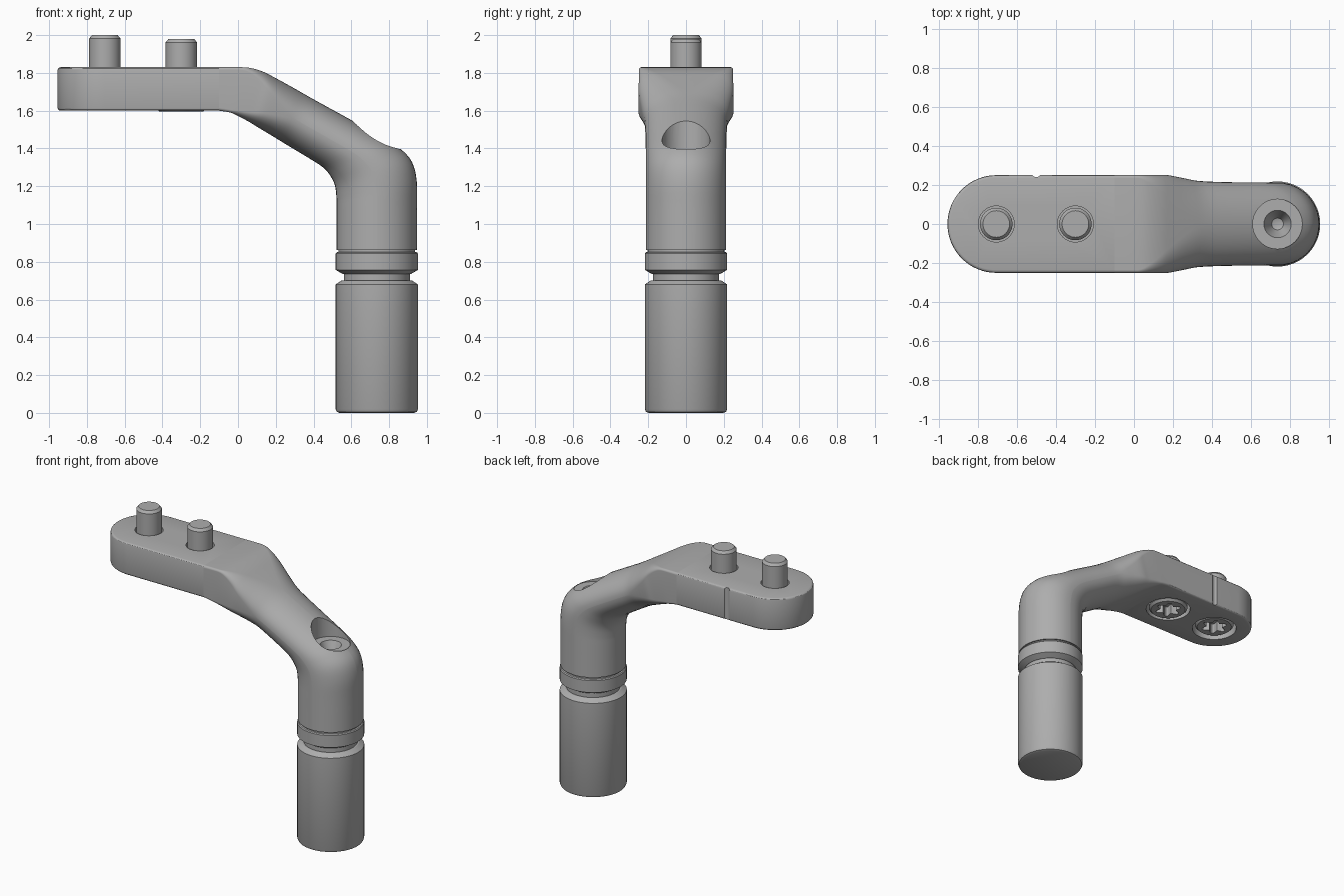
import bpy, bmesh, math
from mathutils import Vector

cube = bpy.data.objects.get("Cube")
if cube:
    bpy.data.objects.remove(cube, do_unlink=True)

metal = bpy.data.materials.new("satin grey metal")
metal.use_nodes = True
GREY = (0.42, 0.42, 0.42, 1)
metal.diffuse_color = GREY
metal.node_tree.nodes["Principled BSDF"].inputs["Base Color"].default_value = GREY


def finish(bm, name):
    bmesh.ops.remove_doubles(bm, verts=bm.verts, dist=0.0001)
    bmesh.ops.recalc_face_normals(bm, faces=bm.faces)
    mesh = bpy.data.meshes.new(name)
    bm.to_mesh(mesh)
    bm.free()
    mesh.materials.append(metal)
    ob = bpy.data.objects.new(name, mesh)
    bpy.context.collection.objects.link(ob)
    return ob


def lathe(name, profile, x=0, y=0, steps=48):
    """Turn (radius, z) points around a vertical axis at x, y."""
    bm = bmesh.new()
    vs = [bm.verts.new((x + r, y, z)) for r, z in profile]
    es = [bm.edges.new(pair) for pair in zip(vs, vs[1:])]
    bmesh.ops.spin(bm, geom=vs + es, cent=(x, y, 0), axis=(0, 0, 1),
                   angle=math.tau, steps=steps)
    return finish(bm, name)


def prism(name, outline, z0, z1, bevel=0, open_x=None):
    """Extrude an outline; bevel its rims except on the side at open_x."""
    bm = bmesh.new()
    base = bm.faces.new([bm.verts.new((x, y, z0)) for x, y in outline])
    ext = bmesh.ops.extrude_face_region(bm, geom=[base], use_keep_orig=True)
    top = [g for g in ext["geom"] if isinstance(g, bmesh.types.BMVert)]
    bmesh.ops.translate(bm, verts=top, vec=(0, 0, z1 - z0))
    if bevel:
        rims = [e for e in bm.edges
                if abs(e.verts[0].co.z - e.verts[1].co.z) < 1e-5
                and any(abs(v.co.x - open_x) > 1e-4 for v in e.verts)]
        bmesh.ops.bevel(bm, geom=rims, offset=bevel, segments=3, profile=0.5,
                        affect='EDGES')
    return finish(bm, name)


def cut(ob, *cutters):
    for c in cutters:
        mod = ob.modifiers.new("cut", 'BOOLEAN')
        mod.operation = 'DIFFERENCE'
        mod.solver = 'EXACT'
        mod.object = c
        bpy.context.view_layer.objects.active = ob
        bpy.ops.object.modifier_apply(modifier=mod.name)
        bpy.data.objects.remove(c, do_unlink=True)


def rod(r, z0, z1, x, y=0):
    return lathe("cutter", [(0, z0), (r, z0), (r, z1), (0, z1)], x, y)


# Mounting plate with a round end
END, JOIN, HALF = -0.705, -0.1, 0.25
arc = [math.pi / 2 + math.pi * i / 32 for i in range(33)]
outline = [(JOIN, HALF)]
outline += [(END + HALF * math.cos(a), HALF * math.sin(a)) for a in arc]
outline += [(JOIN, -HALF)]
plate = prism("mounting_plate", outline, 1.6, 1.83, 0.015, JOIN)
cut(plate, rod(0.025, 1.5, 1.9, -0.5, 0.265))

# Screws with star sockets, standing up through the plate
parts = [plate]
for name, x, head, tip in (("outer_screw", END, 1.612, 2.0),
                           ("inner_screw", -0.3, 1.595, 1.98)):
    cut(plate, rod(0.092, 1.5, 1.9, x), rod(0.148, 1.5, 1.74, x))
    screw = lathe(name, [(0, head), (0.115, head), (0.13, head + 0.015),
                         (0.13, 1.745), (0.083, 1.745), (0.083, tip - 0.018),
                         (0.068, tip), (0, tip)], x)
    star = []
    for i in range(48):
        a = math.tau * i / 48
        r = 0.07 + 0.018 * math.cos(6 * a)
        star.append((x + r * math.cos(a), r * math.sin(a)))
    cut(screw, prism("socket_cutter", star, head - 0.05, head + 0.07))
    parts.append(screw)

# Bent arm: upper x, z; lower x, z; half width; roundness
SECTIONS = [
    (-0.1, 1.83, -0.1, 1.6, 0.25, 0),
    (0.02, 1.83, -0.04, 1.59, 0.25, 0),
    (0.08, 1.823, 0.0, 1.572, 0.25, 0.12),
    (0.14, 1.803, 0.06, 1.54, 0.25, 0.32),
    (0.2, 1.772, 0.11, 1.509, 0.25, 0.55),
    (0.3, 1.717, 0.2, 1.455, 0.234, 0.85),
    (0.4, 1.66, 0.27, 1.412, 0.22, 1),
    (0.6, 1.55, 0.37, 1.352, 0.214, 1),
    (0.78, 1.45, 0.45, 1.30, 0.213, 1),
    (0.86, 1.398, 0.492, 1.25, 0.213, 1),
    (0.92, 1.33, 0.514, 1.2, 0.213, 1),
    (0.946, 1.23, 0.521, 1.14, 0.213, 1),
    (0.948, 1.08, 0.522, 1.08, 0.213, 1),
    (0.948, 0.862, 0.522, 0.862, 0.213, 1),
]


def spline(rows, steps=4):
    out = []
    for i in range(len(rows) - 1):
        quad = [rows[min(max(i + k, 0), len(rows) - 1)] for k in (-1, 0, 1, 2)]
        for s in range(steps):
            t = s / steps
            out.append([b + 0.5 * t * (c - a + t * (2 * a - 5 * b + 4 * c - d
                        + t * (3 * (b - c) + d - a))) for a, b, c, d in zip(*quad)])
    return out + [list(rows[-1])]


bm = bmesh.new()
rings = []
for ux, uz, lx, lz, w, rnd in spline(SECTIONS):
    rnd = min(max(rnd, 0), 1)
    up, low = Vector((ux, 0, uz)), Vector((lx, 0, lz))
    mid, axis = (up + low) / 2, (up - low).normalized()
    h = (up - low).length / 2
    rw, rh = 0.015 + (w - 0.0155) * rnd, 0.015 + (h - 0.0155) * rnd
    ring = []
    for corner in range(4):
        sy, sh = (1, -1, -1, 1)[corner], (1, 1, -1, -1)[corner]
        for k in range(11):
            a = math.pi / 2 * (corner + k / 10)
            y = sy * (w - rw) + rw * math.cos(a)
            ring.append(bm.verts.new(mid + axis * (sh * (h - rh) + rh * math.sin(a))
                                     + Vector((0, y, 0))))
    rings.append(ring)
for a, b in zip(rings, rings[1:]):
    for i in range(len(a)):
        j = (i + 1) % len(a)
        bm.faces.new((a[i], a[j], b[j], b[i]))
bm.faces.new(rings[0])
bm.faces.new(rings[-1])
arm = finish(bm, "bent_arm")

# Screw access pocket with a conical socket
POST = 0.735
cut(arm, lathe("pocket_cutter", [(0, 1.29), (0.03, 1.3), (0.07, 1.392),
                                 (0.127, 1.392), (0.127, 1.8), (0, 1.8)], POST))
parts.append(arm)

# Post: foot cylinder, neck groove and collar
parts.append(lathe("post_foot", [
    (0, 0), (0.198, 0), (0.212, 0.006), (0.218, 0.02), (0.218, 0.68),
    (0.185, 0.702), (0, 0.702)], POST))
parts.append(lathe("post_neck", [(0, 0.69), (0.175, 0.69), (0.175, 0.75),
                                 (0, 0.75)], POST))
parts.append(lathe("post_collar", [
    (0, 0.735), (0.18, 0.735), (0.218, 0.757), (0.218, 0.843), (0.213, 0.85),
    (0.203, 0.852), (0.203, 0.87), (0, 0.87)], POST))

# Smooth shading with crisp edges
bpy.ops.object.select_all(action='DESELECT')
for ob in parts:
    ob.select_set(True)
bpy.context.view_layer.objects.active = plate
bpy.ops.object.shade_smooth_by_angle(angle=math.radians(30))
